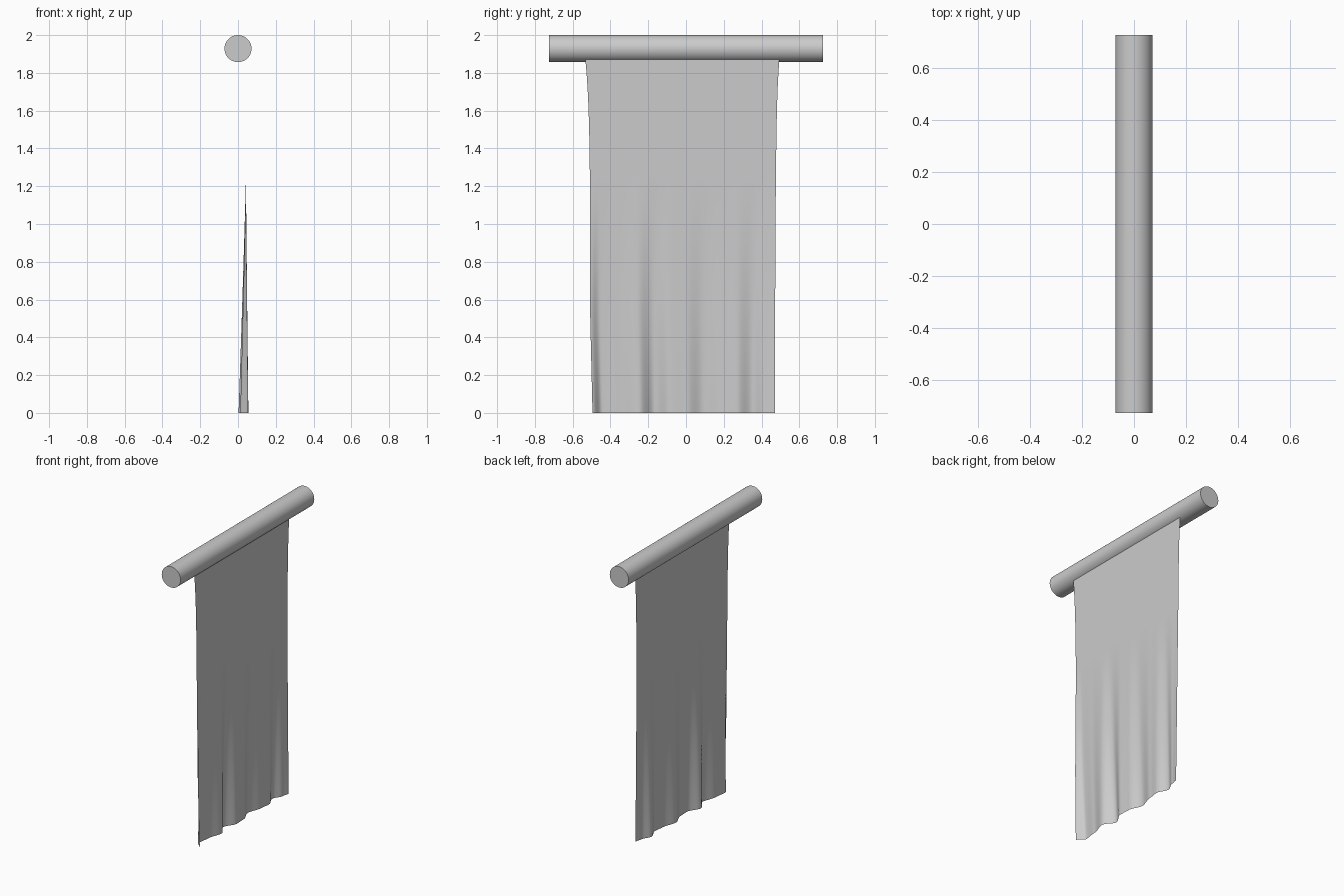
import bpy, bmesh, math

if "Cube" in bpy.data.objects:
    bpy.data.objects.remove(bpy.data.objects["Cube"])

# Rod: horizontal cylinder along y
bpy.ops.mesh.primitive_cylinder_add(vertices=64, radius=0.0715, depth=1.45,
                                    location=(0, 0, 1.9285),
                                    rotation=(math.pi / 2, 0, 0))
rod = bpy.context.object
rod.name = "rod"
bpy.ops.object.shade_smooth_by_angle(angle=math.radians(30))

# Fold profile of the lower hem: (position across, depth x)
HEM = [(-0.50, 0.054), (-0.45, 0.012), (-0.36, 0.022), (-0.25, 0.050),
       (-0.17, 0.003), (-0.08, 0.045), (0.00, 0.042), (0.09, 0.010),
       (0.20, 0.038), (0.27, 0.046), (0.35, 0.015), (0.42, 0.045),
       (0.47, 0.055)]
FLAT_X, TOP_Z, FOLD_Z = 0.042, 1.92, 1.25
COLS, ROWS = 120, 48


def hem_x(y):
    """Depth of the hem at y, eased between fold crests."""
    for (y0, x0), (y1, x1) in zip(HEM, HEM[1:]):
        if y <= y1 + 1e-6:
            t = min(1, max(0, (y - y0) / (y1 - y0)))
            return x0 + (x1 - x0) * t * t * (3 - 2 * t)
    return HEM[-1][1]


def cloth_point(u, z):
    """Point on the sheet: u runs across, z is the height."""
    flare = math.exp((z - 1.87) / 0.25)
    left = -0.495 - 0.012 * min(1, z / 0.5) - 0.026 * flare
    right = 0.47 + 0.005 * min(1, z / 1.4) + 0.019 * flare
    fade = max(0, 1 - z / FOLD_Z) ** 1.1
    x = FLAT_X + (hem_x(-0.50 + 0.97 * u) - FLAT_X) * fade
    return (x, left + (right - left) * u, z)


# Cloth: single sheet hanging from inside the rod
bm = bmesh.new()
grid = [[bm.verts.new(cloth_point(c / COLS, TOP_Z * r / ROWS))
         for c in range(COLS + 1)] for r in range(ROWS + 1)]
for r in range(ROWS):
    for c in range(COLS):
        bm.faces.new((grid[r][c], grid[r][c + 1],
                      grid[r + 1][c + 1], grid[r + 1][c])).smooth = True
mesh = bpy.data.meshes.new("hanging_cloth")
bm.to_mesh(mesh)
bm.free()
cloth = bpy.data.objects.new("hanging_cloth", mesh)
bpy.context.collection.objects.link(cloth)
